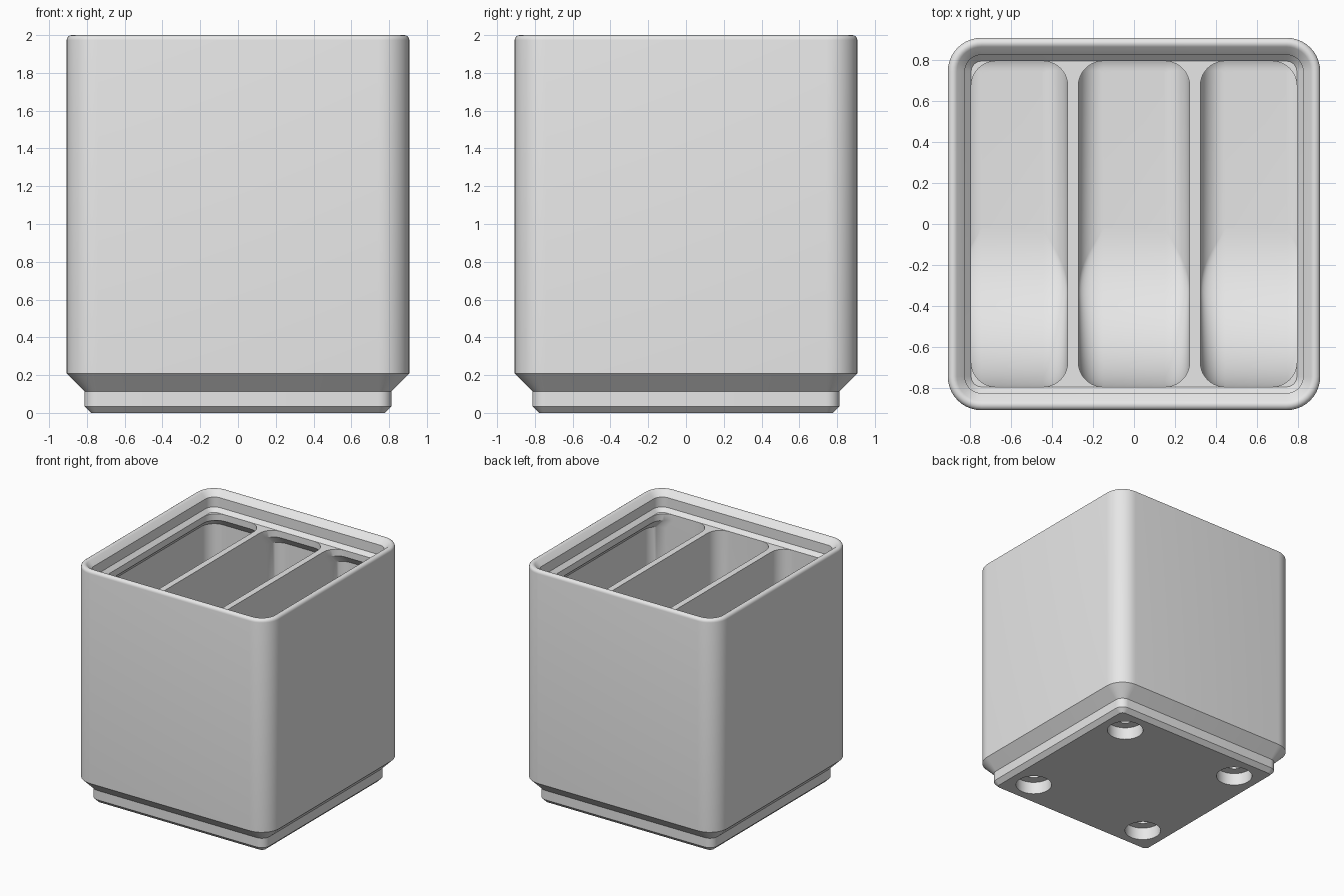
import bpy, bmesh
from math import sin, cos, pi, sqrt

cube = bpy.data.objects.get("Cube")
if cube:
    bpy.data.objects.remove(cube, do_unlink=True)

grey = bpy.data.materials.new("plain grey")
grey.use_nodes = True
GREY = (0.8, 0.8, 0.8, 1)
grey.diffuse_color = GREY
grey.node_tree.nodes["Principled BSDF"].inputs["Base Color"].default_value = GREY


def rounded_ring(x0, x1, y0, y1, r, z, n=10):
    """Rounded rectangle at height z, counter-clockwise."""
    corners = [(x1 - r, y1 - r), (x0 + r, y1 - r), (x0 + r, y0 + r), (x1 - r, y0 + r)]
    return [(cx + r * cos((q + i / n) * pi / 2), cy + r * sin((q + i / n) * pi / 2), z)
            for q, (cx, cy) in enumerate(corners) for i in range(n + 1)]


def circle_ring(cx, cy, r, z, n=48):
    return [(cx + r * cos(2 * pi * i / n), cy + r * sin(2 * pi * i / n), z) for i in range(n)]


def loft(bm, rings):
    """Closed solid through a stack of rings."""
    loops = [[bm.verts.new(p) for p in ring] for ring in rings]
    for a, b in zip(loops, loops[1:]):
        for i in range(len(a)):
            j = (i + 1) % len(a)
            bm.faces.new((a[i], a[j], b[j], b[i]))
    bm.faces.new(loops[0][::-1])
    bm.faces.new(loops[-1])


def make_object(name, bm):
    bmesh.ops.recalc_face_normals(bm, faces=bm.faces)
    mesh = bpy.data.meshes.new(name)
    bm.to_mesh(mesh)
    bm.free()
    mesh.materials.append(grey)
    obj = bpy.data.objects.new(name, mesh)
    bpy.context.collection.objects.link(obj)
    return obj


# Bin body: stepped foot, straight walls, rounded rim, stacking lip inside
OUTER, CORNER, LIP, TOP = 0.907, 0.164, 0.793, 1.84
profile = [(0.778, 0), (0.813, 0.035), (0.813, 0.114), (OUTER, 0.208)]
rim = 0.026
profile += [(OUTER - rim + rim * cos(a * pi / 32), 2 - rim + rim * sin(a * pi / 32))
            for a in range(0, 25, 4)]
profile += [(0.824, 1.954), (0.824, 1.871), (LIP, TOP)]
bm = bmesh.new()
loft(bm, [rounded_ring(-h, h, -h, h, CORNER - (OUTER - h), z) for h, z in profile])
body = make_object("divided_bin", bm)

# Compartments: scooped front, filleted floor, undercut below the lip
FLOOR, SCOOP, FILLET, WALL = 0.306, 0.765, 0.12, 0.865
UNDER, THROAT = 1.71, 1.785
STEPS = 28
bm = bmesh.new()


def compartment(x0, x1):
    levels = [FLOOR + SCOOP * (1 - cos(i * pi / 2 / STEPS)) for i in range(STEPS + 1)]
    levels += [UNDER, THROAT, 1.95]
    rings = []
    for z in levels:
        h = z - FLOOR
        inset = FILLET - sqrt(FILLET ** 2 - (FILLET - h) ** 2) if h < FILLET else 0
        rise = max(SCOOP - h, 0)
        front = -LIP + SCOOP - sqrt(SCOOP ** 2 - rise ** 2)
        limit = LIP if z >= THROAT else WALL
        rings.append(rounded_ring(max(x0, -limit) + inset, min(x1, limit) - inset,
                                  front, limit - inset,
                                  max(FILLET - inset, 0.008), z))
    loft(bm, rings)


DIVIDER = 0.052
width = (2 * WALL - 2 * DIVIDER) / 3
for i in range(3):
    left = -WALL + i * (width + DIVIDER)
    compartment(left, left + width)

# Magnet holes with a narrower screw hole above, in the four foot corners
for sx in (-1, 1):
    for sy in (-1, 1):
        loft(bm, [circle_ring(sx * 0.568, sy * 0.568, r, z) for r, z in
                  [(0.142, -0.05), (0.142, 0.105), (0.066, 0.105), (0.066, 0.262)]])
cutter = make_object("hollow_cutter", bm)
cutter.hide_render = True

# Cut the hollows and shade
cut = body.modifiers.new("hollows", "BOOLEAN")
cut.operation = "DIFFERENCE"
cut.solver = "EXACT"
cut.object = cutter
bpy.ops.object.select_all(action="DESELECT")
body.select_set(True)
bpy.context.view_layer.objects.active = body
bpy.ops.object.modifier_apply(modifier=cut.name)
bpy.data.objects.remove(cutter, do_unlink=True)
bpy.ops.object.shade_smooth_by_angle(angle=pi / 6)
